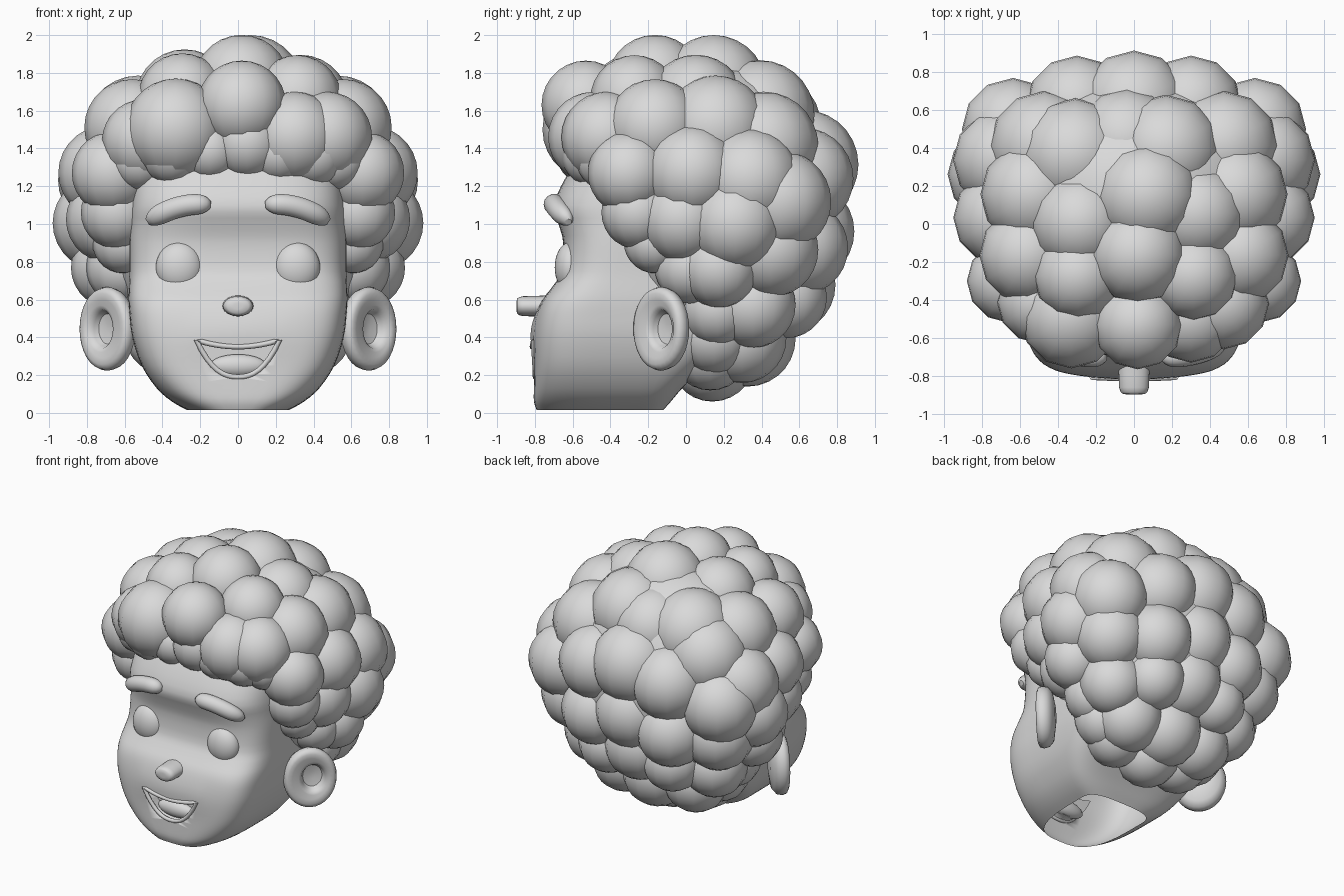
import bpy, bmesh, math
from mathutils import Vector, Matrix

if "Cube" in bpy.data.objects:
    bpy.data.objects.remove(bpy.data.objects["Cube"])

clay = bpy.data.materials.new("clay_grey")
clay.diffuse_color = (0.7, 0.7, 0.7, 1)
clay.use_nodes = True
clay.node_tree.nodes["Principled BSDF"].inputs["Base Color"].default_value = clay.diffuse_color


def add(name, bm, angle=50):
    bmesh.ops.recalc_face_normals(bm, faces=bm.faces)
    me = bpy.data.meshes.new(name)
    bm.to_mesh(me)
    bm.free()
    ob = bpy.data.objects.new(name, me)
    bpy.context.collection.objects.link(ob)
    me.materials.append(clay)
    bpy.ops.object.select_all(action='DESELECT')
    ob.select_set(True)
    bpy.context.view_layer.objects.active = ob
    bpy.ops.object.shade_smooth_by_angle(angle=math.radians(angle))
    return ob


def loft(bm, rings, cap=True):
    rows = [[bm.verts.new(p) for p in r] for r in rings]
    n = len(rows[0])
    for a, b in zip(rows, rows[1:]):
        for i in range(n):
            bm.faces.new((a[i], a[(i + 1) % n], b[(i + 1) % n], b[i]))
    if cap:
        bm.faces.new(rows[0])
        bm.faces.new(rows[-1])


def ball(bm, c, r, seg=12, rings=14):
    bmesh.ops.create_uvsphere(bm, u_segments=seg, v_segments=rings, radius=1,
                              matrix=Matrix.Translation(c) @ Matrix.Diagonal((*r, 1)))


def tube(bm, pts, radii, side, n=14):
    # round-section sweep along points, side = section axis across the path
    rings = []
    for i, p in enumerate(pts):
        t = (pts[min(i + 1, len(pts) - 1)] - pts[max(i - 1, 0)]).normalized()
        b = t.cross(side).normalized()
        rings.append([p + radii[i] * (math.cos(a) * side + math.sin(a) * b)
                      for a in [2 * math.pi * k / n for k in range(n)]])
    loft(bm, rings)


# Head: stacked squarish sections (z, half width, front y, back y, squareness)
SECTIONS = [(0.015, .27, -.79, -.12, 3.2), (0.06, .35, -.805, -.08, 3.6), (0.13, .43, -.805, -.02, 4.2),
            (0.25, .51, -.80, .1, 4.8), (0.4, .56, -.795, .25, 5), (0.52, .575, -.78, .3, 5),
            (0.6, .58, -.755, .35, 4.6), (0.67, .578, -.705, .35, 4.2), (0.75, .575, -.66, .35, 3.8),
            (0.9, .575, -.65, .35, 3.5), (1.0, .57, -.675, .35, 3.3), (1.1, .565, -.70, .35, 3.2),
            (1.25, .54, -.635, .35, 3), (1.4, .46, -.53, .3, 3), (1.5, .3, -.43, .2, 3)]


def section(z, w, yf, yb, p, n=64):
    ring, c, e = [], -0.25, 2 / p
    for k in range(n):
        a = 2 * math.pi * k / n
        s, q = math.sin(a), math.cos(a)
        x = w * math.copysign(abs(q) ** e, q)
        d = abs(s) ** e
        y = c + d * ((yb - c) if s > 0 else (yf - c))
        if s < 0:  # slight muzzle bulge between nose and mouth
            y -= .03 * math.exp(-(x / .25) ** 2 - ((z - .43) / .13) ** 2)
        ring.append((x, y, z))
    return ring


bm = bmesh.new()
rows = []
for i in range(len(SECTIONS) - 1):
    p = [Vector(SECTIONS[max(0, min(j, len(SECTIONS) - 1))]) for j in range(i - 1, i + 3)]
    for t in (0, 1 / 3, 2 / 3):
        rows.append(0.5 * (2 * p[1] + (p[2] - p[0]) * t + (2 * p[0] - 5 * p[1] + 4 * p[2] - p[3]) * t * t
                           + (3 * p[1] - p[0] - 3 * p[2] + p[3]) * t ** 3))
rows.append(Vector(SECTIONS[-1]))
loft(bm, [section(*r) for r in rows])
head = add("head", bm)

# Smile outline: shallow upper edge, deep lower edge
N = 16
smile = [(0.22 * u, 0.35 + 0.035 * u * u) for u in [-1 + 2 * k / N for k in range(N + 1)]]
smile += [(0.22 * u, 0.19 + 0.195 * abs(u) ** 2.4) for u in [1 - 2 * k / N for k in range(1, N)]]
bm = bmesh.new()
loft(bm, [[(x, y, z) for x, z in smile] for y in (-0.95, -0.72)])
cutter = add("mouth_cutter", bm)
cutter.hide_render = True
mod = head.modifiers.new("mouth", 'BOOLEAN')
mod.object, mod.operation, mod.solver = cutter, 'DIFFERENCE', 'EXACT'
bpy.context.view_layer.objects.active = head
bpy.ops.object.modifier_apply(modifier="mouth")
bpy.data.objects.remove(cutter)

# Open neck underneath
bm = bmesh.new()
bm.from_mesh(head.data)
bmesh.ops.delete(bm, geom=[f for f in bm.faces if f.calc_center_median().z < 0.017], context='FACES')
bm.to_mesh(head.data)
bm.free()

# Lips around the smile, tongue inside
bm = bmesh.new()
rings = []
for i, (x, z) in enumerate(smile):
    a, b = smile[i - 1], smile[(i + 1) % len(smile)]
    t = Vector((b[0] - a[0], 0, b[1] - a[1])).normalized()
    o, f = t.cross(Vector((0, 1, 0))), Vector((0, 1, 0))
    y = -.797 - .025 * math.exp(-(x / .25) ** 2 - ((z - .43) / .13) ** 2)
    rings.append([Vector((x, y, z)) + 0.014 * (math.cos(k * math.pi / 4) * o + math.sin(k * math.pi / 4) * f)
                  for k in range(8)])
loft(bm, rings + rings[:1], cap=False)
bmesh.ops.remove_doubles(bm, verts=bm.verts, dist=1e-5)
add("lips", bm)
bm = bmesh.new()
ball(bm, (0, -0.73, 0.25), (.15, .05, .06), 24)
add("tongue", bm)

# Nose: short rounded peg
bm = bmesh.new()
prof = [(-.74, 1.05), (-.80, 1), (-.86, .98), (-.885, .88), (-.895, .7), (-.898, .3)]
loft(bm, [[(.08 * s * math.cos(a), y, .565 + .054 * s * math.sin(a))
           for a in [k * math.pi / 12 for k in range(24)]] for y, s in prof])
add("nose", bm)

for side, s in (("left", -1), ("right", 1)):
    # Eye
    bm = bmesh.new()
    ball(bm, (s * .31, -.61, .77), (.125, .085, .135), 32, 20)
    add(side + "_eye", bm)

    # Eyebrow: tapered bent sausage following the forehead
    bm = bmesh.new()
    pts, radii = [], []
    for k in range(17):
        t = k / 16
        pts.append(Vector((s * (.145 + .335 * t), -.70 + .075 * t ** 2.5, 1.1 + .05 * t - .14 * t * t)))
        radii.append(.057 * max(.12, 1 - abs(2 * t - 1) ** 5) ** .5)
    tube(bm, pts, radii, Vector((0, 1, 0)))
    add(side + "_eyebrow", bm)

    # Ear: lathed oval with a small hollow, turned half forward
    bm = bmesh.new()
    u, n = Vector((s * .707, .707, 0)), Vector((s * .707, -.707, 0))
    prof = [(.3, -.08), (.8, -.06), (.96, -.03), (1, .005), (.96, .033), (.85, .045),
            (.7, .04), (.56, .034), (.47, .028), (.42, .005), (.36, -.02), (.12, -.03)]
    loft(bm, [[Vector((s * .69, -.13, .445)) + n * h + u * (.185 * r * math.cos(a) + .02 * (h < .035 and r < .6))
               + Vector((0, 0, .222 * r * math.sin(a)))
               for a in [k * math.pi / 16 for k in range(32)]] for r, h in prof])
    add(side + "_ear", bm)

# Hair: round curls over a core (x, y, z, radius)
FRINGE = [(-.33, -.49, 1.5, .27), (.02, -.53, 1.63, .235), (.3, -.49, 1.46, .24),
          (.47, -.42, 1.46, .24), (-.5, -.41, 1.44, .22), (.66, -.3, 1.27, .22), (-.66, -.3, 1.27, .22),
          (.05, -.53, 1.43, .19), (-.35, -.52, 1.38, .17), (-.15, -.53, 1.39, .16), (.22, -.53, 1.38, .16),
          (.4, -.49, 1.37, .17), (.52, -.42, 1.34, .16), (-.52, -.42, 1.34, .16)]
MIDDLE = [(.02, -.17, 1.76, .24), (.07, .15, 1.76, .24), (.18, .41, 1.61, .25), (-.33, .38, 1.56, .26),
          (-.04, .46, 1.55, .24), (0, .66, 1.33, .25), (-.3, 0, 1.7, .22), (-.3, -.28, 1.68, .22),
          (.35, .05, 1.67, .22), (.32, -.28, 1.67, .22), (0, .66, .95, .23), (0, .56, .65, .22),
          (0, .33, .38, .24), (0, .14, .27, .21)]
PAIRED = [(.57, -.17, 1.52, .24), (.56, .16, 1.53, .24), (.5, .43, 1.43, .25),
          (.74, .03, 1.28, .21), (.72, .35, 1.24, .23), (.32, .65, 1.25, .23),
          (.67, .52, 1.12, .23), (.77, .27, 1.0, .21), (.65, -.26, 1.06, .18), (.72, -.02, 1.02, .19),
          (.62, -.17, .9, .15), (.65, .02, .75, .15), (.71, .18, .75, .17), (.62, .47, .85, .21),
          (.33, .64, .86, .21), (.27, .54, .6, .2), (.5, .36, .56, .21), (.52, .17, .54, .18),
          (.3, .3, .38, .22), (.28, .13, .32, .2), (.4, .15, .4, .19)]
bm = bmesh.new()
ball(bm, (0, .16, 1.08), (.81, .65, .8), 32, 20)
for x, y, z, r in FRINGE:
    ball(bm, (x, y, z), (r, r, r))
MIRRORED = [(-c[0], *c[1:]) for c in PAIRED]
for x, y, z, r in MIDDLE + PAIRED + MIRRORED:
    # broad curls sunk inward so that the creases stay shallow
    d = .04 if y > -.1 and z > .6 else .015
    c = Vector((x, y, z))
    c += (Vector((0, .1, 1.1)) - c).normalized() * d
    ball(bm, c, (r + d, r + d, r + d))
add("curly_hair", bm)
